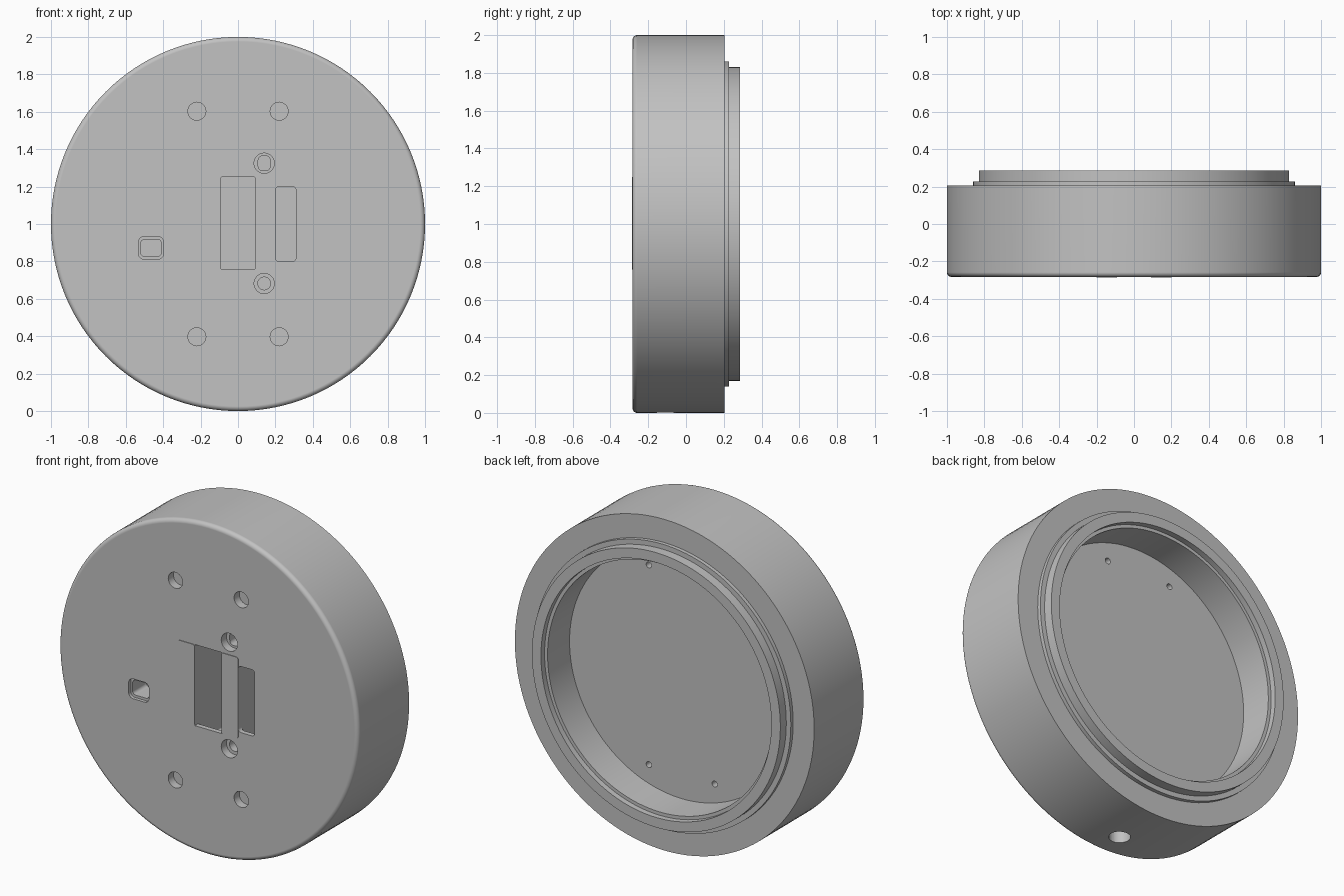
import bpy, bmesh, math
from mathutils import Matrix, Vector

if "Cube" in bpy.data.objects:
    bpy.data.objects.remove(bpy.data.objects["Cube"], do_unlink=True)

# Single plain grey finish
grey = bpy.data.materials.new("plain_grey")
grey.use_nodes = True
grey.diffuse_color = (0.54, 0.54, 0.54, 1)
grey.node_tree.nodes["Principled BSDF"].inputs["Base Color"].default_value = (0.54, 0.54, 0.54, 1)

FRONT, FLOOR, BACK = -0.283, 0.04, 0.285


def make_object(name, bm):
    bmesh.ops.recalc_face_normals(bm, faces=bm.faces)
    mesh = bpy.data.meshes.new(name)
    bm.to_mesh(mesh)
    bm.free()
    mesh.materials.append(grey)
    obj = bpy.data.objects.new(name, mesh)
    bpy.context.collection.objects.link(obj)
    return obj


def lathe(name, profile, steps=128):
    """Revolve (radius, y) points around the y axis and cap both ends."""
    bm = bmesh.new()
    verts = [bm.verts.new((r, y, 1)) for r, y in profile]
    edges = [bm.edges.new(pair) for pair in zip(verts, verts[1:])]
    bmesh.ops.spin(bm, geom=verts + edges, cent=(0, 0, 1), axis=(0, 1, 0),
                   angle=math.tau, steps=steps, use_duplicate=False)
    bmesh.ops.remove_doubles(bm, verts=bm.verts, dist=1e-5)
    rims = [e for e in bm.edges if e.is_boundary]
    bmesh.ops.holes_fill(bm, edges=rims, sides=0)
    return make_object(name, bm)


def prism(name, x, z, width, height, radius, y0, y1, corner=8):
    """Rounded rectangle in the xz plane, extruded along y."""
    bm = bmesh.new()
    outline = []
    for i, (sx, sz) in enumerate([(1, 1), (-1, 1), (-1, -1), (1, -1)]):
        for k in range(corner + 1):
            a = (i + k / corner) * math.pi / 2
            outline.append(bm.verts.new((x + sx * (width / 2 - radius) + radius * math.cos(a), y0,
                                         z + sz * (height / 2 - radius) + radius * math.sin(a))))
    bmesh.ops.remove_doubles(bm, verts=outline, dist=1e-5)
    bm.verts.ensure_lookup_table()
    face = bm.faces.new(list(bm.verts))
    top = bmesh.ops.extrude_face_region(bm, geom=[face])["geom"]
    bmesh.ops.translate(bm, vec=Vector((0, y1 - y0, 0)),
                        verts=[g for g in top if isinstance(g, bmesh.types.BMVert)])
    return make_object(name, bm)


def cut(target, cutter):
    cutter.hide_render = True
    mod = target.modifiers.new("cut", 'BOOLEAN')
    mod.operation, mod.solver, mod.object = 'DIFFERENCE', 'EXACT', cutter
    bpy.context.view_layer.objects.active = target
    bpy.ops.object.modifier_apply(modifier=mod.name)
    bpy.data.objects.remove(cutter, do_unlink=True)


def pocket(x, z, width, height, radius, depth, start=FRONT - 0.02):
    cut(body, prism("cutter", x, z, width, height, radius, start, FRONT + depth))


def round_hole(x, z, radius, y0, y1):
    cut(body, prism("cutter", x, z, 2 * radius, 2 * radius, radius, y0, y1))


# Round housing: filleted front, stepped collar and open recess at the back
fillet = 0.025
profile = [(1 - fillet + fillet * math.sin(a), FRONT + fillet - fillet * math.cos(a))
           for a in [k * math.pi / 12 for k in range(7)]]
profile += [(1, 0.205), (0.86, 0.205), (0.86, 0.228), (0.83, 0.228), (0.83, BACK),
            (0.77, BACK), (0.77, 0.25), (0.75, 0.25), (0.75, FLOOR)]
body = lathe("housing", profile)

# Four shallow front sockets with narrow pilot holes behind them
for sx in (-1, 1):
    for sz in (-1, 1):
        round_hole(sx * 0.22, 1 + sz * 0.603, 0.048, FRONT - 0.02, FRONT + 0.05)
        round_hole(sx * 0.22, 1 + sz * 0.603, 0.018, FLOOR - 0.1, FLOOR + 0.02)

# Central slot and side window, each opening into a taller chamber
pocket(0, 1.005, 0.18, 0.49, 0.001, 0.27)
pocket(-0.005, 1.005, 0.17, 0.72, 0.01, 0.27, FRONT + 0.03)
pocket(0.255, 1.0, 0.11, 0.40, 0.02, 0.2)
pocket(0.255, 1.0, 0.11, 0.64, 0.02, 0.2, FRONT + 0.03)

# Counterbored screw holes: slotted above, round below
for z in (1.325, 0.682):
    round_hole(0.14, z, 0.054, FRONT - 0.02, FRONT + 0.05)
pocket(0.14, 1.325, 0.064, 0.08, 0.025, 0.14)
round_hole(0.14, 0.682, 0.034, FRONT - 0.02, FRONT + 0.14)

# Stepped square port
pocket(-0.465, 0.872, 0.135, 0.12, 0.03, 0.02)
pocket(-0.465, 0.872, 0.11, 0.09, 0.02, 0.15)

# Cable hole through the underside of the rim
bm = bmesh.new()
bmesh.ops.create_cone(bm, cap_ends=True, segments=32, radius1=0.06, radius2=0.06, depth=0.6,
                      matrix=Matrix.Translation((0.01, -0.11, 0)))
cut(body, make_object("cutter", bm))

# Slightly raised plates on both sides of the slot
plates = [prism(name, side * 0.145, 1.005, 0.11, 0.49, 0.012, FRONT - 0.004, FRONT + 0.004)
          for name, side in (("right_plate", -1), ("left_plate", 1))]

# Smooth curved walls while keeping flat faces crisp
for obj in [body] + plates:
    bpy.ops.object.select_all(action='DESELECT')
    obj.select_set(True)
    bpy.context.view_layer.objects.active = obj
    bpy.ops.object.shade_smooth_by_angle(angle=math.radians(30))
    weighted = obj.modifiers.new("flat_faces", 'WEIGHTED_NORMAL')
    weighted.keep_sharp = True
